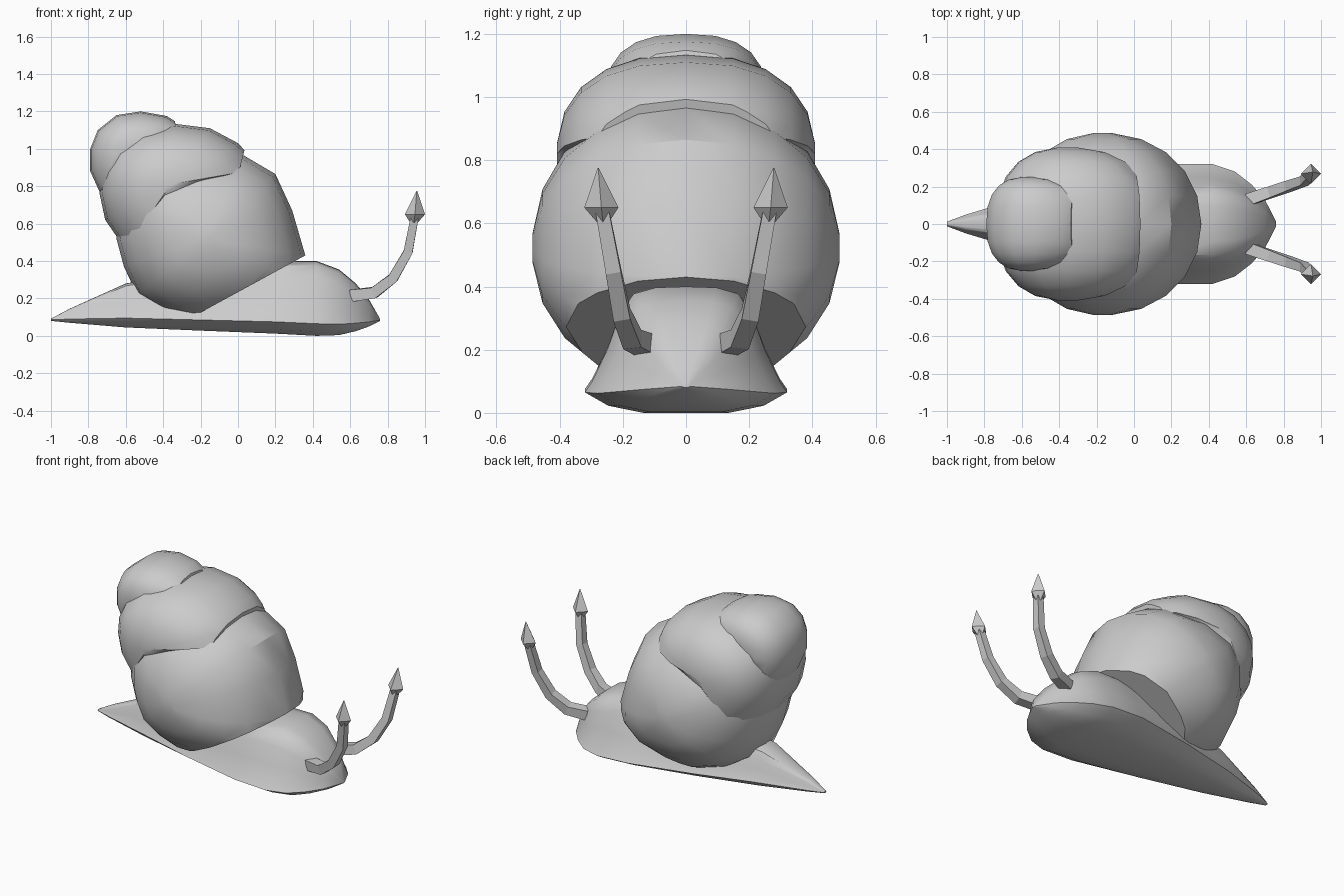
import bpy
import bmesh
from math import sin, cos, pi, radians
from mathutils import Vector

default = bpy.data.objects.get("Cube")
if default:
    bpy.data.objects.remove(default, do_unlink=True)

grey = bpy.data.materials.new("plain_grey")
grey.use_nodes = True
grey.diffuse_color = (0.6, 0.6, 0.6, 1)
grey.node_tree.nodes["Principled BSDF"].inputs["Base Color"].default_value = (0.6, 0.6, 0.6, 1)


def loft(name, rings, angle=30, cut=None):
    """Skin a list of equal rings, cap both ends, optionally slice by a plane."""
    bm = bmesh.new()
    loops = [[bm.verts.new(p) for p in ring] for ring in rings]
    for a, b in zip(loops, loops[1:]):
        for i in range(len(a)):
            j = (i + 1) % len(a)
            bm.faces.new((a[i], a[j], b[j], b[i]))
    bm.faces.new(loops[0][::-1])
    bm.faces.new(loops[-1])
    if cut:
        point, normal = cut
        bmesh.ops.bisect_plane(
            bm, geom=bm.verts[:] + bm.edges[:] + bm.faces[:], dist=0.0005,
            plane_co=point, plane_no=normal, clear_outer=True)
        edges = [e for e in bm.edges if e.is_boundary]
        bmesh.ops.holes_fill(bm, edges=edges, sides=0)
    bmesh.ops.recalc_face_normals(bm, faces=bm.faces[:])
    mesh = bpy.data.meshes.new(name)
    bm.to_mesh(mesh)
    bm.free()
    mesh.materials.append(grey)
    obj = bpy.data.objects.new(name, mesh)
    bpy.context.collection.objects.link(obj)
    bpy.ops.object.select_all(action='DESELECT')
    obj.select_set(True)
    bpy.context.view_layer.objects.active = obj
    if angle:
        bpy.ops.object.shade_smooth_by_angle(angle=radians(angle))


def whorl(name, profile, centre, half_width, power, cut):
    """Side profile shrinking toward its centre on both sides, sliced flat at its rim."""
    cx, cz = centre
    rings = []
    for step in range(-5, 6):
        t = radians(17 * step)
        y = half_width * abs(sin(t)) ** (2 / power) * (1 if step > 0 else -1)
        s = cos(t) ** (2 / power)
        rings.append([(cx + (x - cx) * s, y, cz + (z - cz) * s) for x, z in profile])
    loft(name, rings, 32, cut)


# Shell: three overlapping whorls, each sliced at its opening
whorl("shell_large_whorl",
      [(.03, .965), (.2, .865), (.29, .67), (.36, .43), (.35, .28), (.2, .14),
       (-.05, .08), (-.25, .08), (-.4, .13), (-.54, .22), (-.61, .37),
       (-.65, .52), (-.65, .72), (-.55, .92), (-.25, 1.0)],
      (-.17, .52), .488, 2.1, ((.36, 0, .43), (.48, 0, -.88)))
whorl("shell_middle_whorl",
      [(0, .86), (.1, .89), (.06, .965), (0, 1.03), (-.15, 1.11), (-.35, 1.135),
       (-.53, 1.1), (-.67, 1.0), (-.73, .88), (-.74, .76), (-.71, .62), (-.6, .46),
       (-.48, .57), (-.25, .7)],
      (-.36, .81), .41, 2.4, ((.03, 0, .975), (.97, 0, -.24)))
whorl("shell_tip_whorl",
      [(-.28, 1.04), (-.28, 1.11), (-.38, 1.175), (-.52, 1.2), (-.65, 1.18),
       (-.75, 1.1), (-.79, 1.0), (-.79, .88), (-.74, .77), (-.69, .79), (-.6, .9),
       (-.45, .98)],
      (-.57, 1.01), .252, 2.5, ((-.335, 0, 1.135), (.97, 0, .24)))

# Foot: flared sections given as x, half width, rim height, top, bottom
stations = [
    (-1, .012, .086, .092, .08), (-.9, .05, .09, .145, .07),
    (-.6, .14, .095, .28, .045), (-.2, .24, .085, .35, .028),
    (.2, .32, .075, .4, .012), (.42, .32, .065, .4, 0),
    (.54, .28, .062, .355, .004), (.63, .21, .068, .28, .025),
    (.7, .13, .075, .195, .05), (.76, .012, .084, .09, .08)]
half = [(.3, .99), (.52, .93), (.66, .72), (.78, .4), (.93, .1), (1, 0)]
sections = []
for x, w, rim, top, bottom in stations:
    right = [(x, w * k, rim + (top - rim) * h) for k, h in half]
    right += [(x, w * .77, bottom + (rim - bottom) * .35), (x, w * .42, bottom)]
    left = [(px, -py, pz) for px, py, pz in reversed(right)]
    sections.append([(x, 0, top)] + right + [(x, 0, bottom)] + left)
loft("foot", sections, 40)


def square_ring(centre, direction, radius):
    """Four-sided ring facing along a direction."""
    side = direction.cross(Vector((0, 1, 0))).normalized()
    other = direction.cross(side).normalized()
    return [centre + side * radius * cos(a) + other * radius * sin(a)
            for a in (pi / 4 + pi / 2 * i for i in range(4))]


# Eye stalks with pointed diamond tips
path = [(.61, .13, .215), (.73, .17, .232), (.83, .203, .31), (.91, .23, .45), (.945, .265, .64)]
for label, flip in (("left", 1), ("right", -1)):
    pts = [Vector((x, y * flip, z)) for x, y, z in path]
    rings = []
    for i, p in enumerate(pts):
        ahead = pts[min(i + 1, len(pts) - 1)] - pts[max(i - 1, 0)]
        rings.append(square_ring(p, ahead.normalized(), .046 - .004 * i))
    loft(label + "_eye_stalk", rings, 0)
    tip = []
    for z, r, lean in ((.605, .02, -.005), (.65, .054, 0), (.775, .002, .01)):
        tip.append([(.946 + lean + r * cos(a), flip * (.268 + lean) + r * sin(a), z)
                    for a in (pi / 2 * i for i in range(4))])
    loft(label + "_eye_tip", tip, 0)
